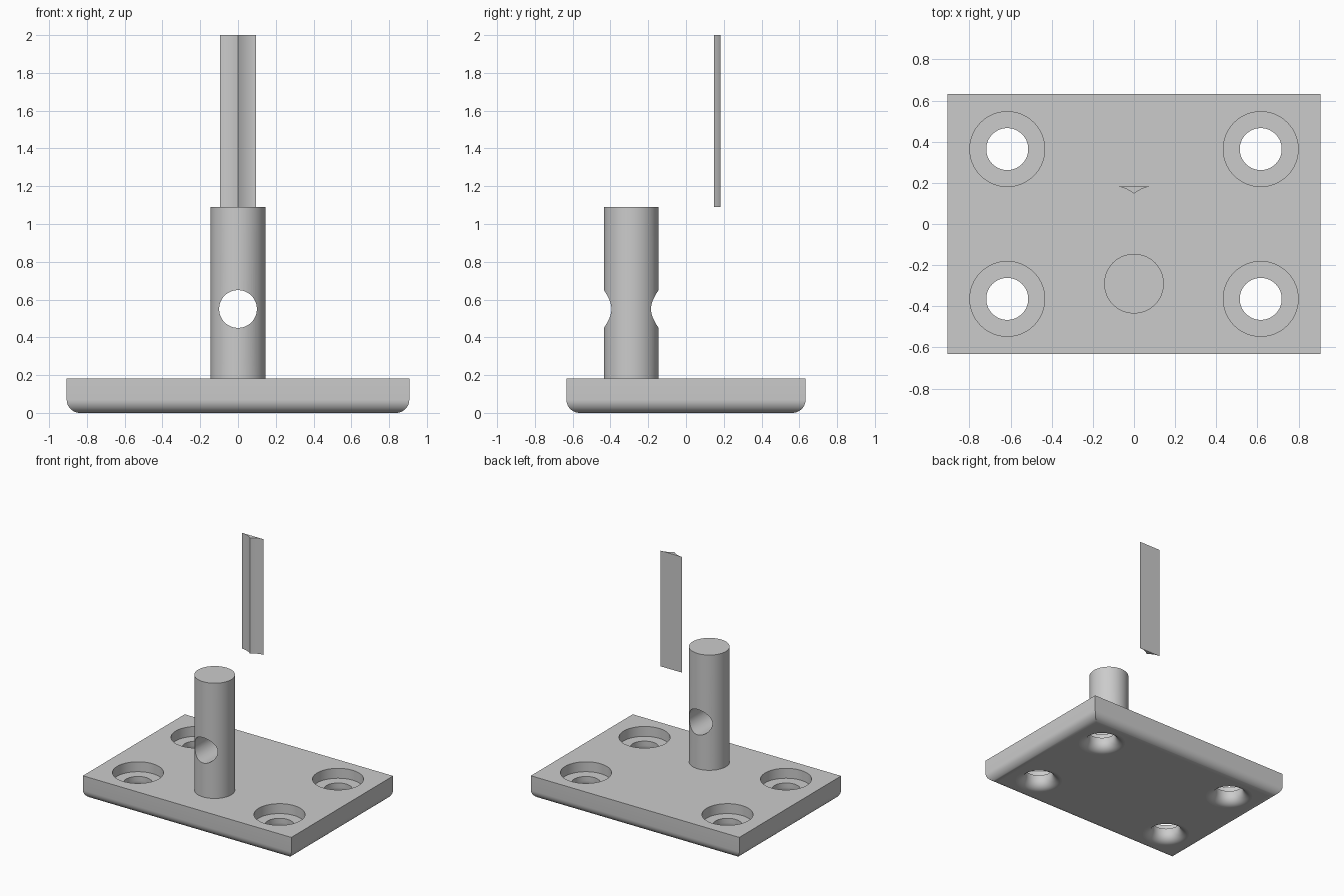
import bpy, bmesh, math

if "Cube" in bpy.data.objects:
    bpy.data.objects.remove(bpy.data.objects["Cube"])

grey = bpy.data.materials.new("plain_grey")
grey.diffuse_color = (0.6, 0.6, 0.6, 1)
grey.use_nodes = True
grey.node_tree.nodes["Principled BSDF"].inputs["Base Color"].default_value = grey.diffuse_color


def add_object(name, bm):
    bmesh.ops.recalc_face_normals(bm, faces=bm.faces)
    mesh = bpy.data.meshes.new(name)
    bm.to_mesh(mesh)
    bm.free()
    mesh.materials.append(grey)
    obj = bpy.data.objects.new(name, mesh)
    bpy.context.collection.objects.link(obj)
    return obj


def lathe(name, profile, loc, steps=64):
    """Closed solid from (radius, height) points running from axis to axis."""
    bm = bmesh.new()
    verts = [bm.verts.new((r, 0, z)) for r, z in profile]
    edges = [bm.edges.new(pair) for pair in zip(verts, verts[1:])]
    bmesh.ops.spin(bm, geom=verts + edges, cent=(0, 0, 0), axis=(0, 0, 1),
                   angle=math.tau, steps=steps, use_merge=True)
    bmesh.ops.remove_doubles(bm, verts=bm.verts, dist=1e-5)
    obj = add_object(name, bm)
    obj.location = loc
    return obj


def cut(obj, cutter):
    mod = obj.modifiers.new("cut", 'BOOLEAN')
    mod.operation, mod.solver, mod.object = 'DIFFERENCE', 'EXACT', cutter
    bpy.context.view_layer.objects.active = obj
    bpy.ops.object.modifier_apply(modifier=mod.name)
    bpy.data.objects.remove(cutter)


def smooth(obj):
    bpy.ops.object.select_all(action='DESELECT')
    obj.select_set(True)
    bpy.context.view_layer.objects.active = obj
    bpy.ops.object.shade_smooth_by_angle(angle=math.radians(30))
    for p in obj.data.polygons:          # keep the flat end faces crisp
        if abs(p.normal.z) > 0.999:
            p.use_smooth = False


W, D, T, FILLET = 0.907, 0.633, 0.183, 0.07

# base plate: slab with only its bottom rim rounded
bm = bmesh.new()
bmesh.ops.create_cube(bm, size=1)
for v in bm.verts:
    v.co = (v.co.x * 2 * W, v.co.y * 2 * D, (v.co.z + 0.5) * T)
rim = [e for e in bm.edges if all(v.co.z < 0.01 for v in e.verts)]
bmesh.ops.bevel(bm, geom=rim, offset=FILLET, segments=10, profile=0.5,
                affect='EDGES')
plate = add_object("base_plate", bm)

# counterbored screw holes with flared lower mouths
HOLE, BORE, FLOOR = 0.102, 0.182, 0.105
flare = [(HOLE + FILLET * (1 - math.cos(a)), FILLET * (1 - math.sin(a)))
         for a in (math.pi / 2 * i / 10 for i in range(11))]
profile = ([(0, T + 0.1), (BORE, T + 0.1), (BORE, FLOOR), (HOLE, FLOOR)]
           + flare + [(HOLE + FILLET, -0.1), (0, -0.1)])
for sx in (-1, 1):
    for sy in (-1, 1):
        cut(plate, lathe("hole_cutter", profile, (sx * 0.616, sy * 0.364, 0)))
smooth(plate)

# upright pin with a cross hole
pin = lathe("pin", [(0, T), (0.145, T), (0.145, 1.09), (0, 1.09)], (0, -0.29, 0))
drill = lathe("drill_cutter", [(0, -0.3), (0.1, -0.3), (0.1, 0.3), (0, 0.3)],
              (0, -0.29, 0.55))
drill.rotation_euler.x = math.pi / 2
cut(pin, drill)
smooth(pin)

# floating key strip: flat back, two hollow faces meeting at a front ridge
HALF, BACK, DEPTH, N = 0.094, 0.183, 0.036, 8
xs = [HALF * i / N for i in range(-N, N + 1)]
bm = bmesh.new()
section = bm.faces.new([bm.verts.new((x, BACK - DEPTH * (1 - abs(x) / HALF) ** 2, 1.09))
                        for x in xs])
top = bmesh.ops.extrude_face_region(bm, geom=[section])["geom"]
bmesh.ops.translate(bm, vec=(0, 0, 0.91),
                    verts=[g for g in top if isinstance(g, bmesh.types.BMVert)])
smooth(add_object("key_strip", bm))
